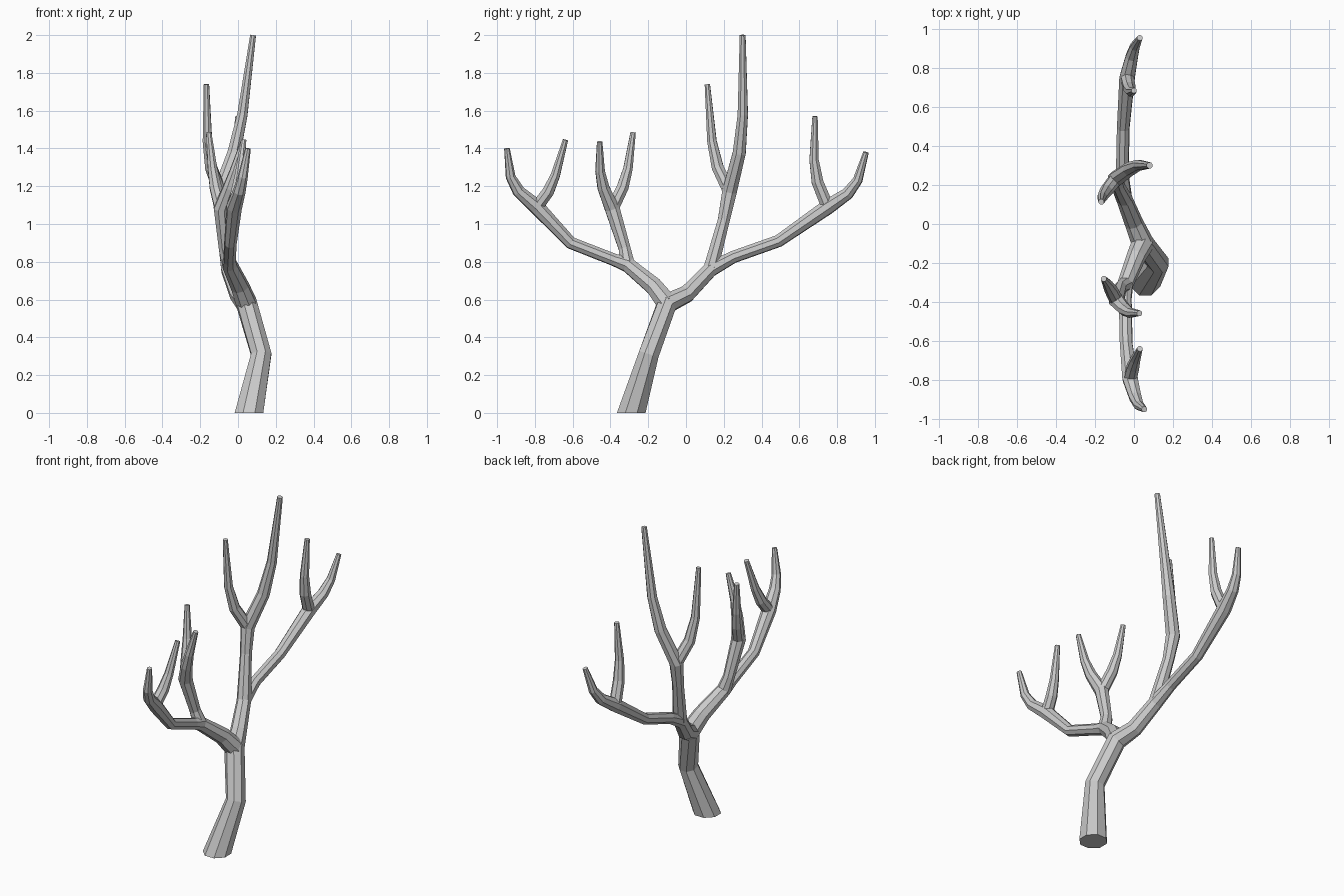
import bpy, bmesh, math
from mathutils import Vector

if "Cube" in bpy.data.objects:
    bpy.data.objects.remove(bpy.data.objects["Cube"])

SIDES = 8
FORK, BOUGH = .042, .034


def stretch(pts, r, end=None):
    """Points of a limb with one thickness, optionally swelling at its end."""
    out = [(Vector(p), r) for p in pts]
    if end:
        out[-1] = (out[-1][0], end)
    return out


def twig(path, bend, tip, thick=1):
    """Curved, tapering twig growing from the end of a path."""
    s, b, e = path[-1][0], Vector(bend), Vector(tip)
    return [(s * (1 - t) ** 2 + b * 2 * t * (1 - t) + e * t * t, (BOUGH + .01 - t * .029) * thick)
            for t in (.35, .6, 1)]


def tube(name, path):
    """Faceted tube through a path of (point, radius)."""
    bm = bmesh.new()
    rings, side = [], Vector((1, 0, 0))
    last = len(path) - 1
    for i, (p, r) in enumerate(path):
        t = Vector()
        if i > 0:
            t += (p - path[i - 1][0]).normalized()
        if i < last:
            t += (path[i + 1][0] - p).normalized()
        if p.z == 0:
            t = Vector((0, 0, 1))
        t.normalize()
        side = (side - t * side.dot(t)).normalized()
        up = t.cross(side)
        angles = [math.tau * (k + .5) / SIDES for k in range(SIDES)]
        rings.append([bm.verts.new(p + (side * math.cos(a) + up * math.sin(a)) * r) for a in angles])
    for a, b in zip(rings, rings[1:]):
        for k in range(SIDES):
            n = (k + 1) % SIDES
            bm.faces.new((a[k], a[n], b[n], b[k]))
    bm.faces.new(rings[0][::-1])
    bm.faces.new(rings[-1])
    bmesh.ops.recalc_face_normals(bm, faces=bm.faces)
    me = bpy.data.meshes.new(name)
    bm.to_mesh(me)
    bm.free()
    ob = bpy.data.objects.new(name, me)
    bpy.context.collection.objects.link(ob)
    return ob


# Trunk and the two main limbs
trunk = [(Vector((.058, -.29, 0)), .082)] + stretch([(.123, -.197, .31), (.045, -.1, .58)], .058)
right_limb = stretch([(0, .005, .63), (-.05, .13, .76)], .048, FORK)
left_limb = trunk[-1:] + stretch([(.01, -.17, .67), (-.045, -.31, .785)], .05, FORK)

# Spreading boughs and upright boughs
right_bough = stretch([(-.06, .25, .825), (-.055, .49, .91), (-.035, .75, 1.09)], BOUGH, FORK)
left_bough = stretch([(-.045, -.38, .81), (-.04, -.61, .9), (-.02, -.79, 1.09)], BOUGH, FORK)
tall_bough = right_limb[-1:] + stretch([(-.085, .2, 1.02), (-.095, .23, 1.17)], BOUGH, FORK)
short_bough = left_limb[-1:] + stretch([(-.07, -.325, .87), (-.09, -.39, 1.08)], BOUGH, FORK)

# Each outer twig continues its limb; each inner twig starts at the fork
tree = tube("tree", trunk + right_limb + right_bough
            + twig(right_bough, (0, .93, 1.17), (.03, .953, 1.38)))
branches = [
    tube("left_branch", left_limb + left_bough
         + twig(left_bough, (.02, -.96, 1.19), (.053, -.948, 1.4))),
    tube("tall_branch", tall_bough + twig(tall_bough, (.02, .325, 1.4), (.08, .3, 2), 1.1)),
    tube("short_branch", short_bough + twig(short_bough, (-.03, -.475, 1.23), (.028, -.457, 1.435))),
]
inner = {
    "right_twig": (right_bough, (-.02, .65, 1.25), (0, .683, 1.57)),
    "left_twig": (left_bough, (0, -.7, 1.17), (.03, -.638, 1.445)),
    "tall_twig": (tall_bough, (-.18, .125, 1.3), (-.167, .113, 1.74)),
    "short_twig": (short_bough, (-.135, -.3, 1.22), (-.155, -.28, 1.485)),
}
for name, (bough, bend, tip) in inner.items():
    branches.append(tube(name, [(bough[-1][0], .036)] + twig(bough, bend, tip)))

# Fuse every branch into one solid
for b in branches:
    m = tree.modifiers.new("join_" + b.name, 'BOOLEAN')
    m.operation = 'UNION'
    m.solver = 'EXACT'
    m.object = b
bpy.context.view_layer.objects.active = tree
for m in list(tree.modifiers):
    bpy.ops.object.modifier_apply(modifier=m.name)
for b in branches:
    bpy.data.objects.remove(b)
